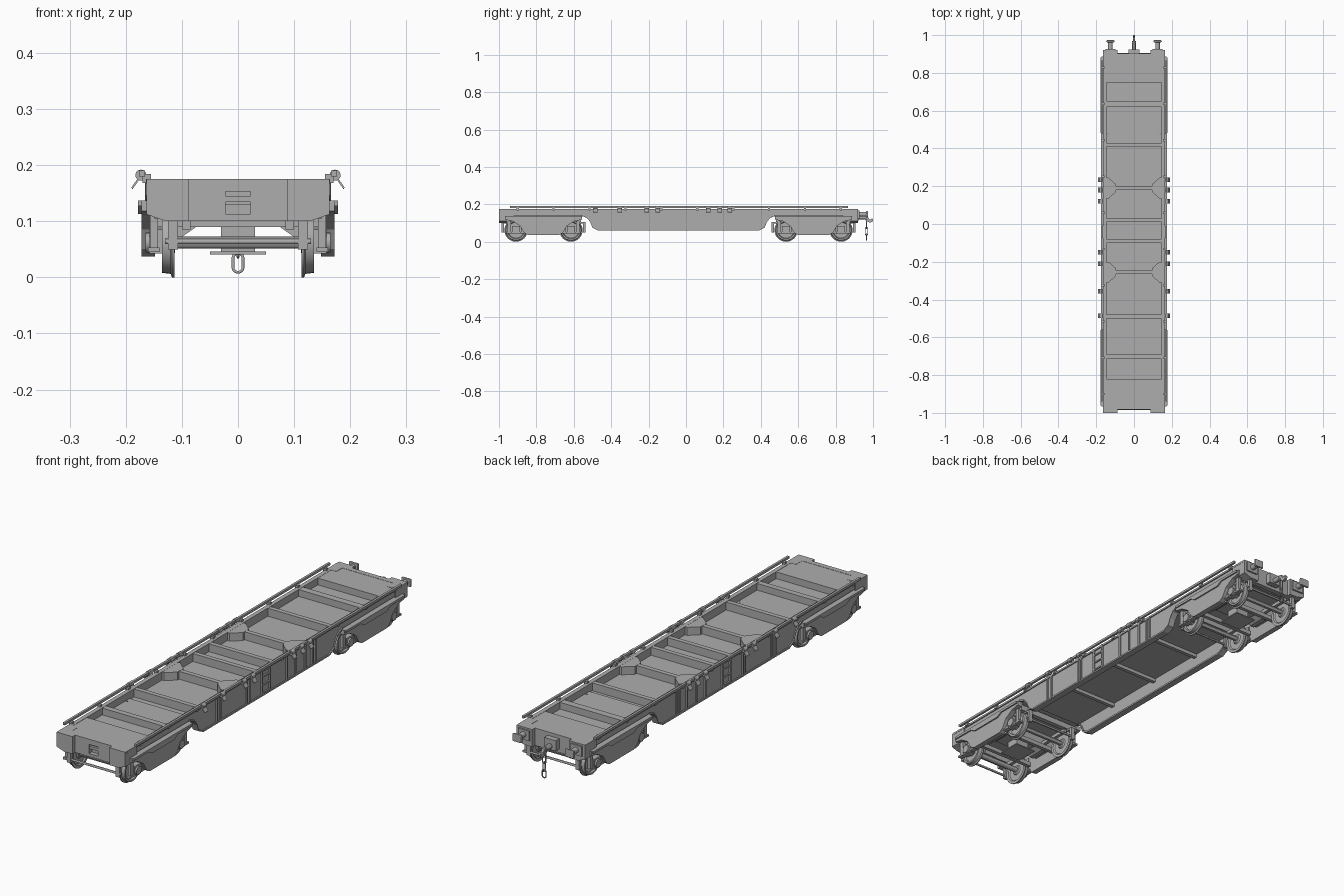
import bpy, bmesh, math
from mathutils import Matrix, Vector

if "Cube" in bpy.data.objects:
    bpy.data.objects.remove(bpy.data.objects["Cube"])

grey = bpy.data.materials.new("wagon_grey")
grey.use_nodes = True
grey.diffuse_color = (0.42, 0.42, 0.42, 1)
grey.node_tree.nodes["Principled BSDF"].inputs["Base Color"].default_value = grey.diffuse_color

MID = -0.04          # middle of the wagon body
TOP = 0.175          # deck height


def finish(name, bm, smooth=False):
    bmesh.ops.recalc_face_normals(bm, faces=bm.faces)
    mesh = bpy.data.meshes.new(name)
    bm.to_mesh(mesh)
    bm.free()
    mesh.materials.append(grey)
    ob = bpy.data.objects.new(name, mesh)
    bpy.context.collection.objects.link(ob)
    if smooth:
        bpy.ops.object.select_all(action='DESELECT')
        ob.select_set(True)
        bpy.context.view_layer.objects.active = ob
        bpy.ops.object.shade_smooth_by_angle()
    return ob


def box(name, x, y, z):
    """Box from three (low, high) ranges."""
    bm = bmesh.new()
    bmesh.ops.create_cube(bm, size=1)
    for v in bm.verts:
        v.co = [(a + b) / 2 + c * (b - a) for (a, b), c in zip((x, y, z), v.co)]
    return finish(name, bm)


def prism(name, pts, axis, lo, hi):
    """Extrude a 2D outline along an axis."""
    def place(p, h):
        co = list(p)
        co.insert("xyz".index(axis), h)
        return co
    bm = bmesh.new()
    face = bm.faces.new([bm.verts.new(place(p, lo)) for p in pts])
    ext = bmesh.ops.extrude_face_region(bm, geom=[face])["geom"]
    for v in ext:
        if isinstance(v, bmesh.types.BMVert):
            v.co["xyz".index(axis)] = hi
    return finish(name, bm)


def turned(name, profile, centre, axis="x", steps=24):
    """Lathe (distance along axis, radius) points around an axis."""
    bm = bmesh.new()
    vs = [bm.verts.new((d, 0, r)) for d, r in profile]
    edges = [bm.edges.new(e) for e in zip(vs, vs[1:])]
    bmesh.ops.spin(bm, geom=vs + edges, cent=(0, 0, 0), axis=(1, 0, 0),
                   angle=math.tau, steps=steps)
    bmesh.ops.remove_doubles(bm, verts=bm.verts, dist=1e-5)
    if axis == "y":
        bmesh.ops.rotate(bm, verts=bm.verts, matrix=Matrix.Rotation(math.pi / 2, 3, 'Z'))
    bmesh.ops.translate(bm, verts=bm.verts, vec=Vector(centre))
    return finish(name, bm, True)


def rod(name, lo, hi, r, centre, axis="x", steps=12):
    return turned(name, [(lo, 0), (lo, r), (hi, r), (hi, 0)], centre, axis, steps)


def span(s, a, b):
    return tuple(sorted((s * a, s * b)))


# Side sills with a deep middle section
half = [(0.43, 0.06), (0.46, 0.075), (0.472, 0.105), (0.49, 0.128), (0.52, 0.14), (0.93, 0.142)]
lower = [(MID - d, z) for d, z in reversed(half)] + [(MID + d, z) for d, z in half]
sill = lower + [(MID + 0.93, TOP), (MID - 0.93, TOP)]
for s, side in ((1, "left"), (-1, "right")):
    prism(side + "_sill", sill, "x", s * 0.145, s * 0.159)
    # Edge flange following the lower outline
    lip = lower[1:-1] + [(y, z + 0.007) for y, z in reversed(lower[1:-1])]
    prism(side + "_sill_lip", lip, "x", s * 0.135, s * 0.164)
    box(side + "_top_flange", span(s, 0.145, 0.164), (MID - 0.95, MID + 0.95), (TOP - 0.008, TOP))
    # Outside ribs and step ladder
    for y in (-0.375, -0.35, -0.17, -0.155, 0.1, 0.16, 0.225, 0.275, 0.295):
        box(side + "_sill_rib", span(s, 0.159, 0.165), (y - 0.004, y + 0.004), (0.064, TOP))
    for y in (-0.07, -0.015):
        box(side + "_ladder_post", span(s, 0.159, 0.166), (y - 0.004, y + 0.004), (0.064, TOP))
    for z in (0.07, 0.105, 0.14, 0.165):
        box(side + "_ladder_rung", span(s, 0.16, 0.166), (-0.07, -0.015), (z, z + 0.006))
    # Long guide rail on brackets
    box(side + "_rail", span(s, 0.166, 0.176), (-0.94, 0.865), (0.18, 0.19))
    for i in range(10):
        y = -0.9 + i * 0.192
        box(side + "_rail_bracket", span(s, 0.155, 0.17), (y - 0.006, y + 0.006), (0.168, 0.184))
    # Clamps with folding flaps
    for y in (-0.485, -0.355, -0.21, -0.15, 0.12, 0.18, 0.235):
        rod(side + "_clamp", -0.012, 0.012, 0.01, (s * 0.173, y, 0.182), "y")
        flap = [(s * 0.172, 0.18), (s * 0.174, 0.183), (s * 0.19, 0.16), (s * 0.188, 0.157)]
        prism(side + "_clamp_flap", flap, "y", y - 0.012, y + 0.012)

# Floors and crossbeams
box("well_floor", (-0.147, 0.147), (MID - 0.5, MID + 0.5), (0.13, 0.14))
for e in (-1, 1):
    ys = sorted((MID + e * 0.49, MID + e * 0.94))
    box("bogie_floor", (-0.15, 0.15), ys, (0.134, 0.145))
beams = [(-0.97, -0.82), (-0.715, -0.69), (-0.5, -0.48), (-0.265, -0.245), (-0.1, -0.08),
         (0.01, 0.03), (0.18, 0.2), (0.41, 0.43), (0.62, 0.65), (0.75, 0.89)]
for y in beams:
    box("crossbeam", (-0.147, 0.147), y, (0.135, TOP - 0.001))
for y in (-0.31, -0.04, 0.23):
    box("underfloor_bar", (-0.147, 0.147), (y - 0.008, y + 0.008), (0.115, 0.132))
# Corner gussets around two crossbeams
for y in (-0.255, 0.19):
    for s in (1, -1):
        for e in (1, -1):
            tri = [(s * 0.147, y), (s * 0.095, y), (s * 0.095, y + e * 0.02),
                   (s * 0.135, y + e * 0.055), (s * 0.147, y + e * 0.055)]
            prism("gusset", tri, "z", 0.138, TOP - 0.0005)

# Headstocks: chamfered corner blocks and a recessed middle panel
corner = [(0.088, 0.1), (0.128, 0.1), (0.163, 0.112), (0.163, TOP), (0.088, TOP)]
for e in (-1, 1):
    outer, back = MID + e * 0.96, MID + e * 0.92
    for s in (1, -1):
        prism("headstock_corner", [(s * x, z) for x, z in corner], "y", outer, back)
        side = sorted((back, MID + e * 0.88))
        box("corner_fairing", span(s, 0.12, 0.163), side, (0.13, TOP))
    inner = MID + e * 0.942
    ys = sorted((inner, back))
    for x in ((-0.09, -0.022), (0.022, 0.09)):
        box("headstock_panel", x, ys, (0.1, 0.17))
    box("headstock_lower", (-0.022, 0.022), ys, (0.1, 0.113))
    box("headstock_upper", (-0.022, 0.022), ys, (0.153, 0.17))
    box("headstock_top", (-0.09, 0.09), ys, (0.17, TOP))
    box("coupler_pocket", (-0.03, 0.03), sorted((back, MID + e * 0.9)), (0.105, 0.16))

# Bogies
wheel = [(0.112, 0), (0.112, 0.018), (0.118, 0.022), (0.118, 0.045), (0.113, 0.05), (0.113, 0.062),
         (0.118, 0.062), (0.12, 0.056), (0.135, 0.054), (0.135, 0.046), (0.127, 0.042),
         (0.127, 0.02), (0.136, 0.016), (0.136, 0)]
frame = [(-0.205, 0.118), (-0.205, 0.137), (0.205, 0.137), (0.205, 0.118), (0.165, 0.11),
         (0.125, 0.085), (0.105, 0.05), (0.085, 0.037), (-0.085, 0.037), (-0.105, 0.05),
         (-0.125, 0.085), (-0.165, 0.11)]
strip = [(-0.2, 0.127), (-0.2, 0.137), (0.2, 0.137), (0.2, 0.127), (0.1, 0.127),
         (0.075, 0.113), (-0.075, 0.113), (-0.1, 0.127)]
for e in (-1, 1):
    c = MID + e * 0.722
    for s in (1, -1):
        prism("bogie_side_frame", [(c + y, z) for y, z in frame], "x", s * 0.148, s * 0.172)
        prism("bogie_frame_strip", [(c + y, z) for y, z in strip], "x", s * 0.17, s * 0.178)
        box("bogie_inner_rail", span(s, 0.085, 0.1), (c - 0.2, c + 0.2), (0.085, 0.1))
        for a in (-0.147, 0.147):
            y = c + a
            turned("wheel", [(s * d, r) for d, r in wheel], (0, y, 0.062), "x", 32)
            box("axle_box", span(s, 0.134, 0.158), (y - 0.022, y + 0.022), (0.042, 0.085))
            rod("axle_cap", s * 0.15, s * 0.165, 0.018, (0, y, 0.062), "x", 16)
            for d in (-0.036, 0.036):
                box("spring_seat", span(s, 0.14, 0.16), (y + d - 0.018, y + d + 0.018), (0.045, 0.053))
                bm_c = (s * 0.15, y + d, 0)
                box("spring", span(s, 0.143, 0.157), (bm_c[1] - 0.009, bm_c[1] + 0.009), (0.053, 0.112))
        # Sloped bolster brackets
        brace = [(s * 0.06, 0.1), (s * 0.12, 0.1), (s * 0.12, 0.072), (s * 0.1, 0.072)]
        prism("bolster_bracket", brace, "y", c - 0.04, c + 0.04)
    for a in (-0.147, 0.147):
        rod("axle", -0.14, 0.14, 0.011, (0, c + a, 0.062))
        out = c + a * 1.48
        rod("brake_rod", -0.13, 0.13, 0.005, (0, out, 0.064))
        for s in (1, -1):
            box("brake_hanger", span(s, 0.107, 0.125), (out - 0.006, out + 0.006), (0.05, 0.105))
            box("hanger_arm", span(s, 0.107, 0.125), sorted((out, c + a * 1.2)), (0.098, 0.105))
        b = c + a * 0.52
        box("brake_beam", (-0.13, 0.13), (b - 0.008, b + 0.008), (0.052, 0.07))
        box("bogie_end_beam", (-0.15, 0.15), (c + a * 1.3 - 0.01, c + a * 1.3 + 0.01), (0.105, 0.13))
    box("bolster", (-0.15, 0.15), (c - 0.055, c + 0.055), (0.09, 0.13))
    box("lower_plate", (-0.05, 0.05), (c - 0.05, c + 0.05), (0.041, 0.046))
    box("centre_post", (-0.03, 0.03), (c - 0.03, c + 0.03), (0.044, 0.1))
    rod("centre_pivot", -0.03, 0.03, 0.025, (0, c, 0.115), "y")

# Rear buffers
for s in (1, -1):
    box("buffer_base", span(s, 0.098, 0.152), (0.915, 0.927), (0.125, 0.168))
    rod("buffer_stem", 0.92, 0.965, 0.012, (s * 0.125, 0, 0.147), "y", 16)
    pad = box("buffer_head", span(s, 0.103, 0.147), (0.962, 0.973), (0.13, 0.164))
    bev = pad.modifiers.new("rounding", 'BEVEL')
    bev.width, bev.segments = 0.004, 2

# Rear coupling: housing, hook and hanging chain
box("coupler_housing", (-0.028, 0.028), (0.9, 0.925), (0.115, 0.16))
rod("coupler_shank", 0.92, 0.96, 0.011, (0, 0, 0.13), "y")
hook = [(0.95, 0.122), (0.95, 0.138), (0.972, 0.136), (0.978, 0.122), (0.988, 0.118), (0.994, 0.126),
        (1.0, 0.12), (0.996, 0.107), (0.982, 0.102), (0.968, 0.11)]
prism("coupler_hook", hook, "x", -0.006, 0.006)


def link(name, z0, z1, w, flat):
    cu = bpy.data.curves.new(name, 'CURVE')
    cu.dimensions, cu.bevel_depth, cu.bevel_resolution = '3D', 0.0028, 1
    sp = cu.splines.new('POLY')
    sp.points.add(15)
    sp.use_cyclic_u = True
    for i, p in enumerate(sp.points):
        t = math.tau * (i + 0.5) / 16
        u, zz = w * math.cos(t), math.sin(t)
        z = (z1 - w if zz > 0 else z0 + w) + w * zz
        p.co = (u, 0.965, z, 1) if flat else (0, 0.965 + u, z, 1)
    cu.materials.append(grey)
    bpy.context.collection.objects.link(bpy.data.objects.new(name, cu))


link("chain_upper_link", 0.07, 0.122, 0.008, True)
link("chain_middle_link", 0.036, 0.077, 0.007, False)
link("chain_lower_link", 0.009, 0.043, 0.009, True)
